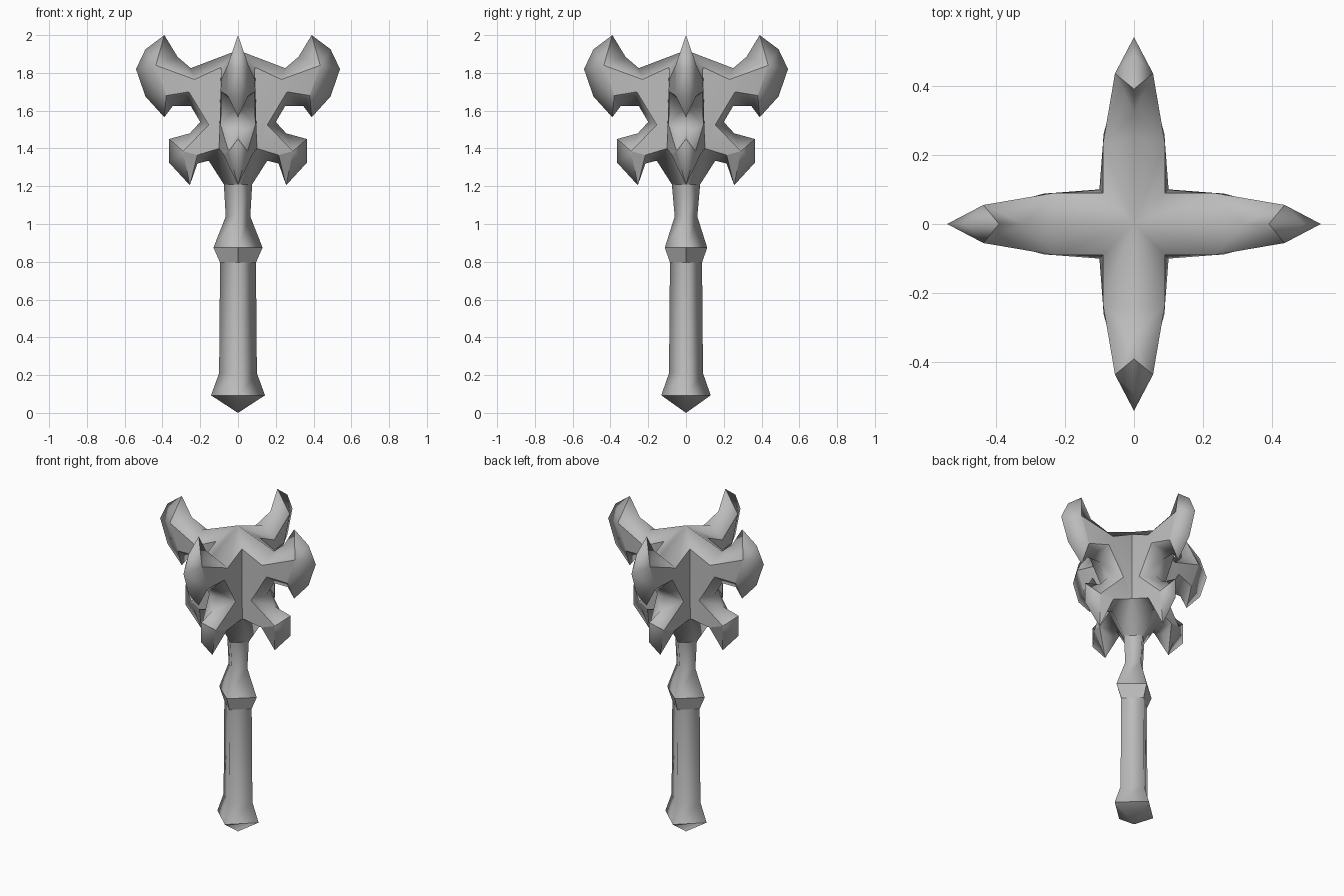
import bpy, bmesh
from mathutils import Matrix, Vector

cube = bpy.data.objects.get("Cube")
if cube:
    bpy.data.objects.remove(cube, do_unlink=True)

GREY = (0.5, 0.5, 0.5, 1)
steel = bpy.data.materials.new("grey_steel")
steel.use_nodes = True
steel.diffuse_color = GREY
steel.node_tree.nodes["Principled BSDF"].inputs["Base Color"].default_value = GREY


def finish(name, bm):
    bmesh.ops.remove_doubles(bm, verts=bm.verts, dist=0.0005)
    bmesh.ops.recalc_face_normals(bm, faces=bm.faces)
    for face in bm.faces:
        face.smooth = True
    mesh = bpy.data.meshes.new(name)
    bm.to_mesh(mesh)
    bm.free()
    mesh.materials.append(steel)
    obj = bpy.data.objects.new(name, mesh)
    bpy.context.collection.objects.link(obj)


# Handle: four-sided rings as (height, x radius, y radius), corners on the axes
RINGS = [(0.093, 0.143, 0.131), (0.21, 0.1, 0.09), (0.795, 0.095, 0.085),
         (0.875, 0.13, 0.112), (1.04, 0.065, 0.06), (1.21, 0.075, 0.075)]
bm = bmesh.new()
loops = [[bm.verts.new(p) for p in ((rx, 0, z), (0, ry, z), (-rx, 0, z), (0, -ry, z))]
         for z, rx, ry in RINGS]
point = bm.verts.new((0, 0, 0))
for k in range(4):
    n = (k + 1) % 4
    bm.faces.new((point, loops[0][n], loops[0][k]))
    for low, high in zip(loops, loops[1:]):
        bm.faces.new((low[k], low[n], high[n], high[k]))
# Crisp pommel rim and collar
for row in (0, 2, 3):
    for k in range(4):
        bm.edges.get((loops[row][k], loops[row][(k + 1) % 4])).smooth = False
for k in range(4):
    bm.edges.get((loops[2][k], loops[3][k])).smooth = False
finish("handle", bm)

# Head flange: sharp rim on the middle plane (x, z), from the crown down to the neck
RIM = dict(crown=(0, 1.92), dip=(0.25, 1.825), rise=(0.32, 1.885), horn=(0.39, 2.0),
           brow=(0.49, 1.925), bulge=(0.54, 1.82), belly=(0.49, 1.675),
           fang=(0.39, 1.565), notch1=(0.345, 1.625), notch2=(0.25, 1.625),
           notch3=(0.20, 1.54), notch4=(0.255, 1.48), hook=(0.365, 1.45),
           hook_low=(0.365, 1.325), claw=(0.255, 1.205), arch1=(0.215, 1.32),
           arch2=(0.155, 1.335), neck=(0.075, 1.21))
# Corners of the flat cheek on each side (x, half thickness, z)
CHEEK = dict(a=(0.09, 0.09, 1.83), b=(0.23, 0.09, 1.765), c=(0.435, 0.055, 1.84),
             d=(0.38, 0.055, 1.68), e=(0.26, 0.088, 1.70), f=(0.155, 0.092, 1.525),
             g=(0.29, 0.05, 1.385), h=(0.215, 0.075, 1.365), i=(0.1, 0.1, 1.4))
FLAT = ["b c d e", "a b e f i", "f g h i"]
BEVEL = ["crown dip b a", "dip rise b", "rise c b", "rise horn c", "horn brow c",
         "brow bulge c", "bulge d c", "bulge belly d", "belly fang d",
         "fang notch1 d", "notch1 e d", "notch1 notch2 e", "notch2 notch3 f e",
         "notch3 notch4 f", "notch4 g f", "notch4 hook g", "hook hook_low g",
         "hook_low claw g", "claw h g", "claw arch1 h", "arch1 arch2 h",
         "arch2 i h", "arch2 neck i"]
CRISP = ["a b", "b c", "c d", "d e", "e f", "f g", "g h", "h i", "a i",
         "c horn", "d fang", "g hook", "g claw", "h claw"]

bm = bmesh.new()
for quarter in range(4):
    turn = Matrix.Rotation(quarter * 1.5707963, 3, "Z")
    rim = {k: bm.verts.new(turn @ Vector((x, 0, z))) for k, (x, z) in RIM.items()}
    for side in (1, -1):
        v = dict(rim)
        for k, (x, y, z) in CHEEK.items():
            v[k] = bm.verts.new(turn @ Vector((x, side * y, z)))
        for names in FLAT + BEVEL:
            bm.faces.new([v[n] for n in names.split()])
        for pair in CRISP:
            edge = bm.edges.get([v[n] for n in pair.split()])
            edge.smooth = False
    # Underside web between neighbouring flanges
    web = [Vector((0.075, 0, 1.21)), Vector((0, 0.075, 1.21)), Vector(CHEEK["i"])]
    bm.faces.new([bm.verts.new(turn @ p) for p in web])
finish("flanged_head", bm)
